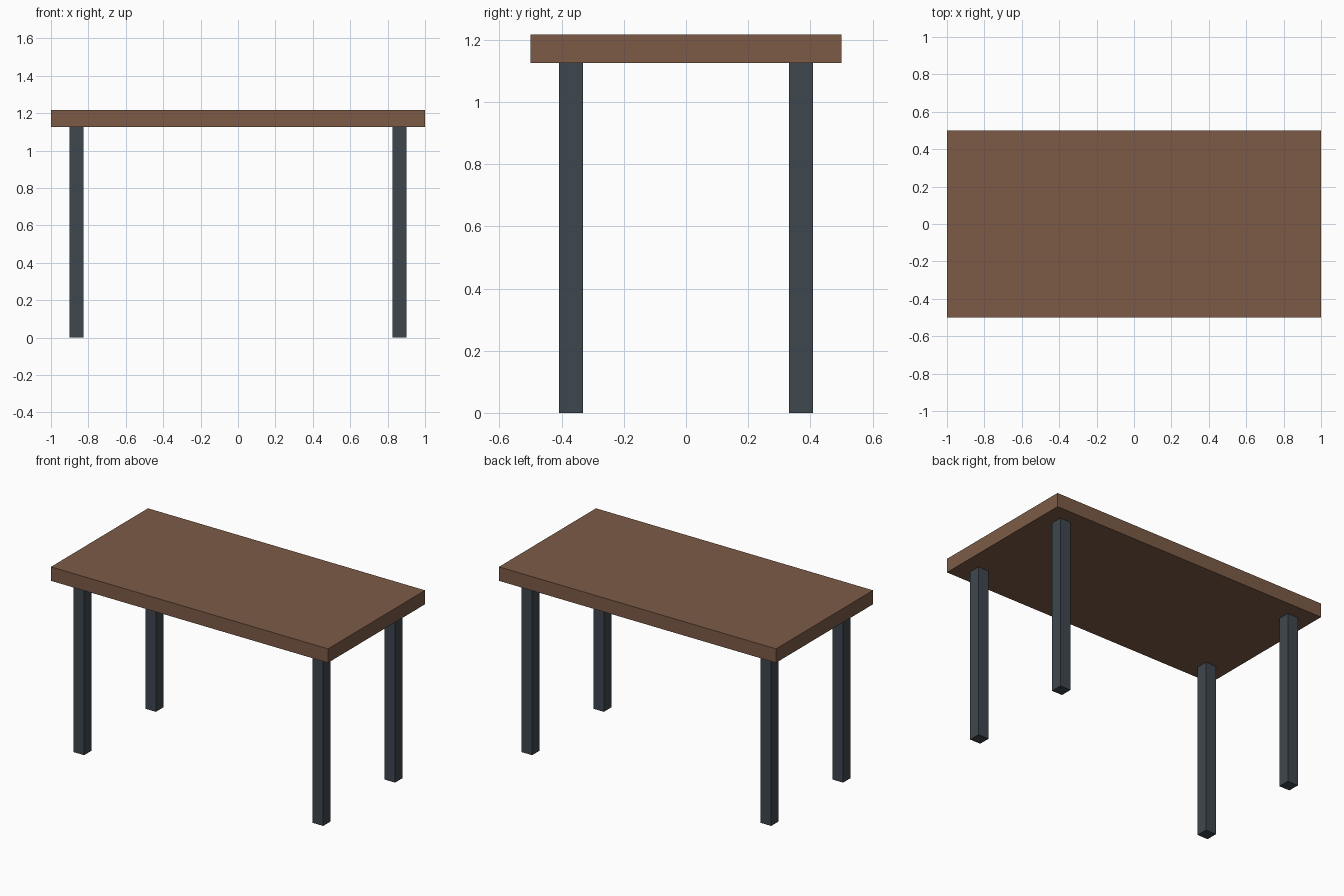
import bpy

if "Cube" in bpy.data.objects:
    bpy.data.objects.remove(bpy.data.objects["Cube"])

TOP_Z, UNDER_Z = 1.217, 1.126
LEG_W, LEG_X, LEG_Y = 0.076, 0.863, 0.37


def material(name, color):
    mat = bpy.data.materials.new(name)
    mat.diffuse_color = (*color, 1.0)
    mat.use_nodes = True
    mat.node_tree.nodes["Principled BSDF"].inputs["Base Color"].default_value = mat.diffuse_color
    return mat


def box(name, center, size, mat):
    bpy.ops.mesh.primitive_cube_add(size=1, location=center)
    obj = bpy.context.object
    obj.name = name
    obj.scale = size
    bpy.ops.object.transform_apply(location=False, rotation=False, scale=True)
    obj.data.materials.append(mat)
    return obj


wood = material("brown_wood", (0.20, 0.105, 0.062))
metal = material("dark_metal", (0.048, 0.063, 0.076))

# Tabletop slab
box("tabletop", (0, 0, (TOP_Z + UNDER_Z) / 2), (2, 1, TOP_Z - UNDER_Z), wood)

# Four square legs, inset from the corners
for side, sx in (("left", -1), ("right", 1)):
    for end, sy in (("front", -1), ("back", 1)):
        box(f"{end}_{side}_leg", (sx * LEG_X, sy * LEG_Y, UNDER_Z / 2),
            (LEG_W, LEG_W, UNDER_Z), metal)
